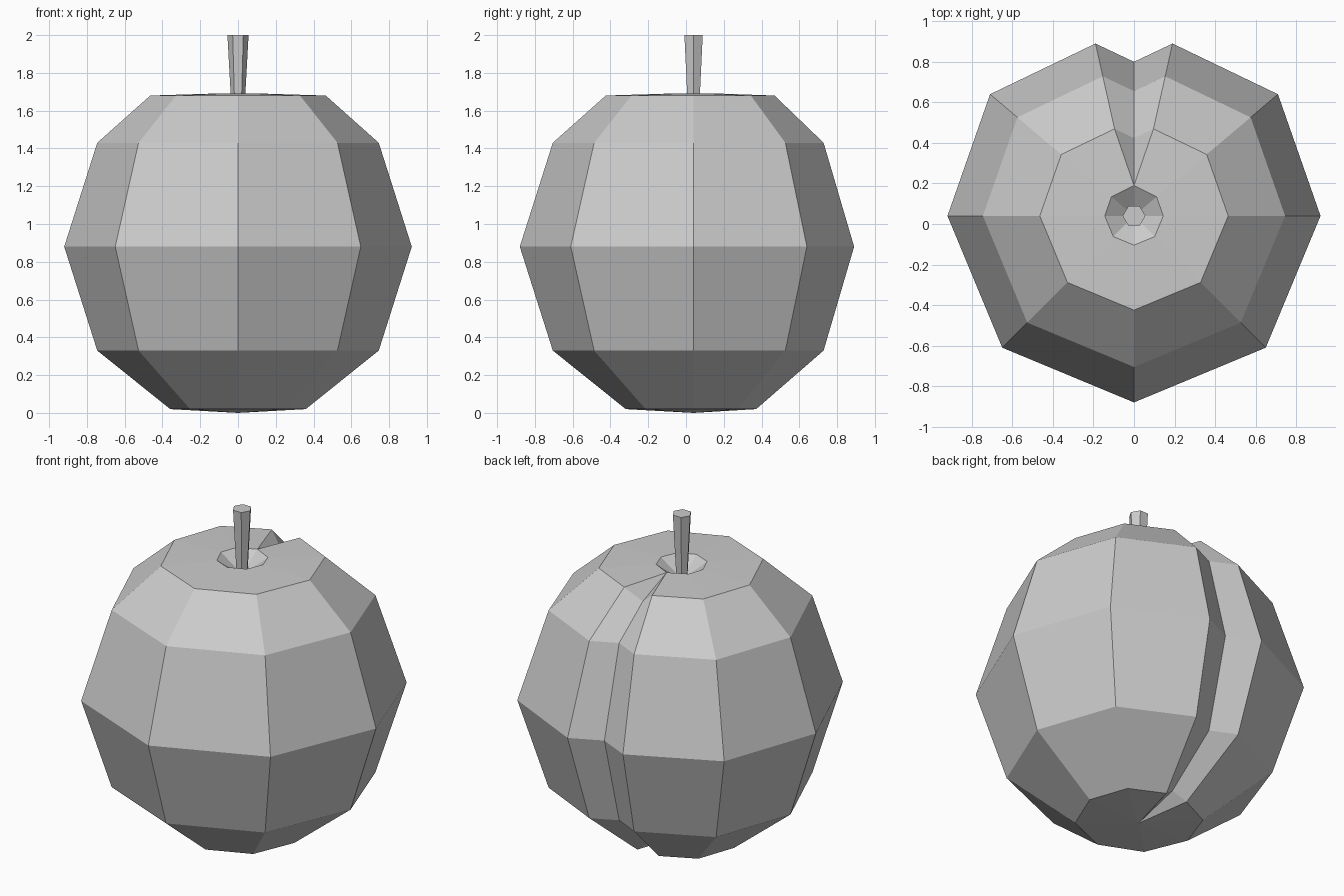
import bpy, bmesh, math
from mathutils import Vector

cube = bpy.data.objects.get("Cube")
if cube:
    bpy.data.objects.remove(cube, do_unlink=True)

CENTRE_Y = 0.04

# One plain grey for the whole fruit
grey = bpy.data.materials.new("plain_grey")
grey.use_nodes = True
grey.diffuse_color = (0.6, 0.6, 0.6, 1)
grey.node_tree.nodes["Principled BSDF"].inputs["Base Color"].default_value = (0.6, 0.6, 0.6, 1)


def finish(bm, name):
    bmesh.ops.remove_doubles(bm, verts=bm.verts, dist=0.001)
    bmesh.ops.recalc_face_normals(bm, faces=bm.faces)
    mesh = bpy.data.meshes.new(name)
    bm.to_mesh(mesh)
    bm.free()
    mesh.materials.append(grey)
    obj = bpy.data.objects.new(name, mesh)
    obj.location.y = CENTRE_Y
    bpy.context.collection.objects.link(obj)
    return obj


def bridge(bm, lower, upper):
    n = len(lower)
    for i in range(n):
        j = (i + 1) % n
        bm.faces.new((lower[i], lower[j], upper[j], upper[i]))


def fan(bm, ring, z):
    tip = bm.verts.new((0, 0, z))
    for i, v in enumerate(ring):
        bm.faces.new((v, ring[(i + 1) % len(ring)], tip))


# Cross-section: right half, front to back, ending at the groove lips
half = [(0.65, -0.65), (0.92, 0), (0.71, 0.60), (0.19, 0.85)]
section = [(0, -0.92)] + half + [(0, 0.76)] + [(-x, y) for x, y in reversed(half)]
GROOVE = 5

# Body rings: height, scale of the section, height of the groove floor
levels = [(0.02, 0.39, 0.08), (0.33, 0.81, 0.33), (0.88, 1, 0.88),
          (1.43, 0.81, 1.43), (1.68, 0.505, 1.60)]

bm = bmesh.new()
rings = []
for z, s, groove_z in levels:
    rings.append([bm.verts.new((x * s, y * s, groove_z if i == GROOVE else z))
                  for i, (x, y) in enumerate(section)])
# Rim of the dimple, where the groove closes to a point
rim = []
for i, (x, y) in enumerate(section):
    p = Vector((0, 0.15)) if abs(i - GROOVE) < 2 else Vector((x, y)) * 0.157
    rim.append(bm.verts.new((p.x, p.y, 1.69)))
rings.append(rim)
for lower, upper in zip(rings, rings[1:]):
    bridge(bm, lower, upper)
fan(bm, rings[0], 0)
bmesh.ops.remove_doubles(bm, verts=bm.verts, dist=0.001)
# Sunken dimple under the stem
edges = [e for e in bm.edges if e.is_boundary]
floor = bm.verts.new((0, 0, 1.59))
for e in edges:
    bm.faces.new((e.verts[0], e.verts[1], floor))
finish(bm, "fruit_body")

# Six-sided stem, wider at its tip
bm = bmesh.new()
stem = [[bm.verts.new((r * math.cos(k * math.pi / 3), r * math.sin(k * math.pi / 3), z))
         for k in range(6)] for r, z in ((0.033, 1.58), (0.056, 2.0))]
bridge(bm, *stem)
for ring in stem:
    bm.faces.new(ring)
finish(bm, "stem")
